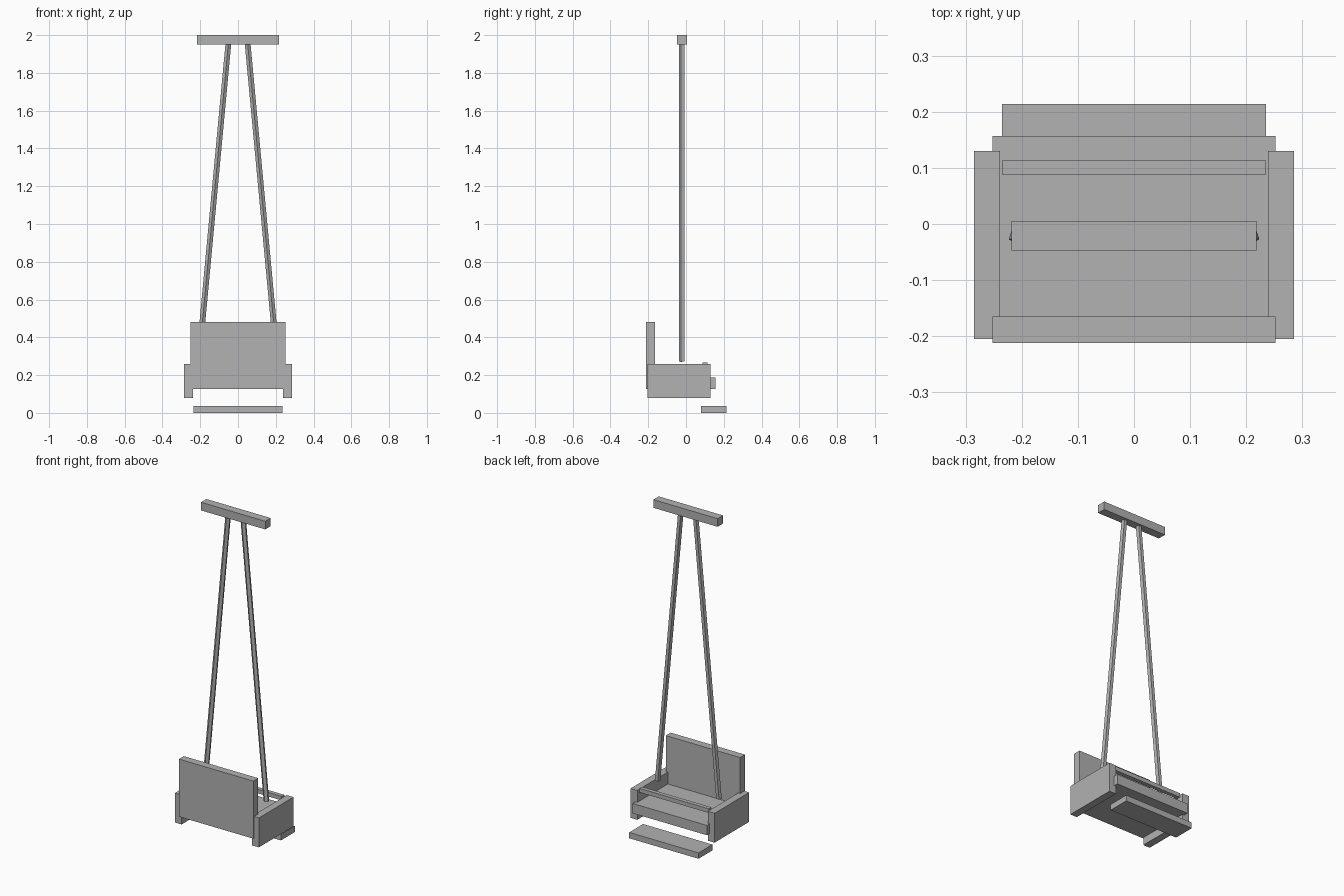
import bpy
from mathutils import Vector, Matrix

if "Cube" in bpy.data.objects:
    bpy.data.objects.remove(bpy.data.objects["Cube"], do_unlink=True)

grey = bpy.data.materials.new("plain_grey")
grey.use_nodes = True
colour = (0.445, 0.445, 0.445, 1)
grey.diffuse_color = colour
grey.node_tree.nodes["Principled BSDF"].inputs["Base Color"].default_value = colour


def board(name, low, high):
    """Rectangular board between two opposite corners."""
    low, high = Vector(low), Vector(high)
    bpy.ops.mesh.primitive_cube_add(size=1)
    obj = bpy.context.object
    obj.name = name
    size = high - low
    obj.data.transform(Matrix.Translation((low + high) / 2) @ Matrix.Diagonal((*size, 1)))
    obj.data.materials.append(grey)
    return obj


def rope(name, start, end, radius):
    """Five-sided rope with one ridge towards the front."""
    start, end = Vector(start), Vector(end)
    axis = end - start
    bpy.ops.mesh.primitive_cylinder_add(vertices=5, radius=radius, depth=axis.length)
    obj = bpy.context.object
    obj.name = name
    ridge = min(obj.data.vertices, key=lambda v: abs(v.co.x) - (abs(v.co.y) > radius * 0.9))
    turn = Matrix.Rotation(3.14159265 if ridge.co.y > 0 else 0, 4, "Z")
    tilt = Vector((0, 0, 1)).rotation_difference(axis).to_matrix().to_4x4()
    obj.data.transform(Matrix.Translation((start + end) / 2) @ tilt @ turn)
    obj.data.materials.append(grey)
    return obj


# Seat and its surroundings
board("seat", (-0.252, -0.18, 0.127), (0.252, 0.157, 0.187))
board("backrest", (-0.252, -0.212, 0.127), (0.252, -0.165, 0.48))
board("safety_bar", (-0.235, 0.088, 0.242), (0.235, 0.113, 0.267))
board("footrest", (-0.235, 0.08, 0), (0.235, 0.214, 0.036))

# Hanging beam
board("top_beam", (-0.218, -0.047, 1.95), (0.218, 0.005, 2))

# Mirrored side panels and ropes
for side, name in ((1, "left"), (-1, "right")):
    inner, outer = sorted((side * 0.239, side * 0.285))
    board(name + "_side_panel", (inner, -0.205, 0.08), (outer, 0.13, 0.26))
    rope(name + "_rope", (side * 0.208, -0.022, 0.272), (side * 0.051, -0.022, 1.955), 0.016)
